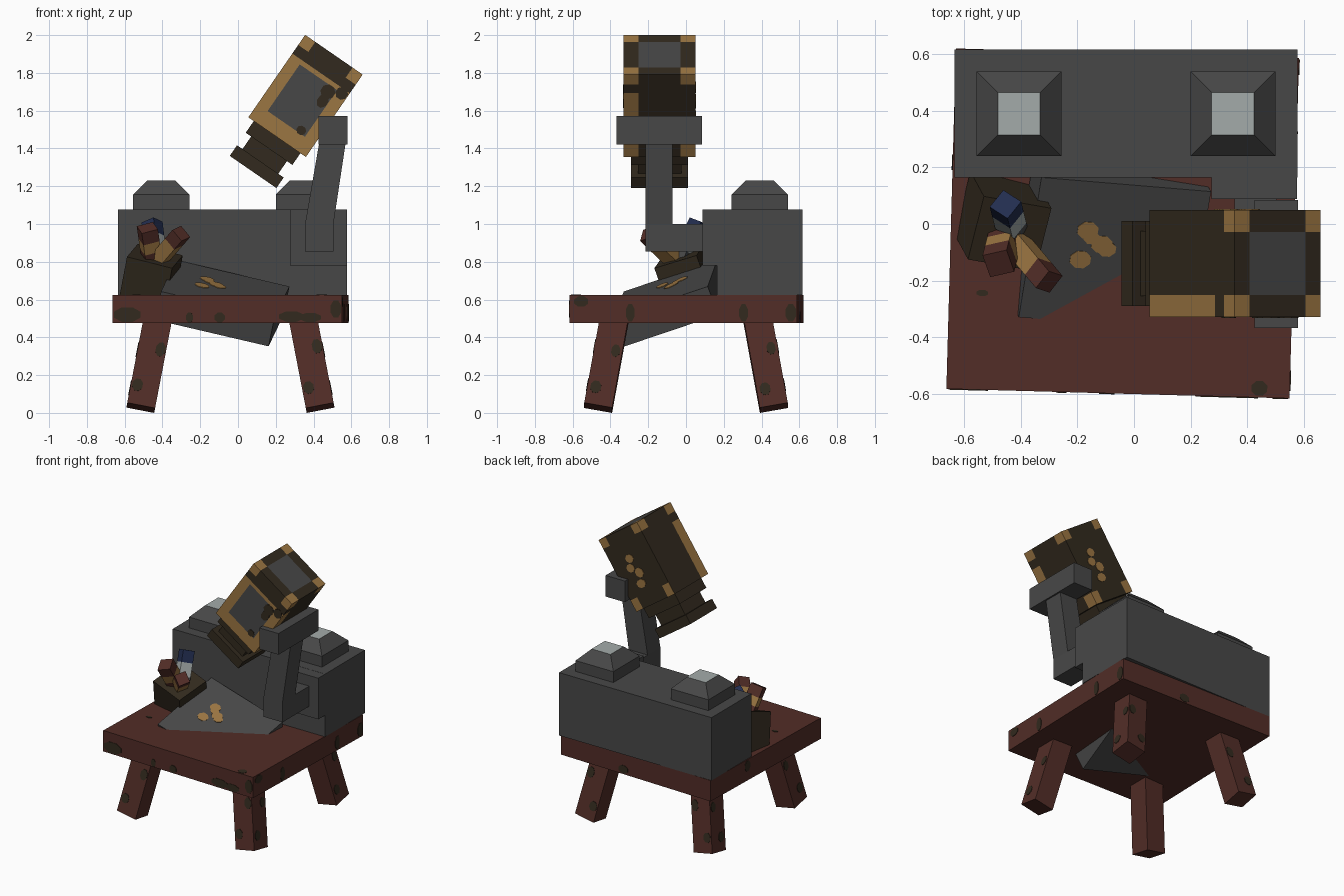
import bpy, bmesh, math
from mathutils import Matrix, Vector, Euler

if "Cube" in bpy.data.objects:
    bpy.data.objects.remove(bpy.data.objects["Cube"], do_unlink=True)


def material(name, rgb):
    m = bpy.data.materials.new(name)
    m.use_nodes = True
    m.diffuse_color = (*rgb, 1)
    b = m.node_tree.nodes["Principled BSDF"]
    b.inputs["Base Color"].default_value = (*rgb, 1)
    b.inputs["Roughness"].default_value = 0.9
    return m


GREY = material("dark grey", (0.064, 0.064, 0.064))
RED = material("red brown", (0.084, 0.026, 0.020))
DARK = material("dark brown", (0.032, 0.023, 0.013))
GOLD = material("gold", (0.33, 0.18, 0.055))
PALE = material("pale grey", (0.37, 0.41, 0.40))
BLUE = material("navy blue", (0.016, 0.026, 0.078))


def finish(name, bm, mats, matrix=Matrix()):
    bmesh.ops.recalc_face_normals(bm, faces=bm.faces)
    me = bpy.data.meshes.new(name)
    bm.to_mesh(me)
    bm.free()
    for m in mats:
        me.materials.append(m)
    ob = bpy.data.objects.new(name, me)
    ob.matrix_world = matrix
    bpy.context.collection.objects.link(ob)
    return ob


def frame(loc, rx=0, ry=0, rz=0):
    rot = Euler([math.radians(a) for a in (rx, ry, rz)], 'XYZ')
    return Matrix.Translation(loc) @ rot.to_matrix().to_4x4()


def cube_bm(size):
    bm = bmesh.new()
    bmesh.ops.create_cube(bm, size=1, matrix=Matrix.Diagonal((*size, 1)))
    return bm


def box(name, size, matrix, mat):
    return finish(name, cube_bm(size), [mat], matrix)


def block(name, lo, hi, mat):
    lo, hi = Vector(lo), Vector(hi)
    return box(name, hi - lo, Matrix.Translation((lo + hi) / 2), mat)


def loft(name, c0, s0, c1, s1, mats, top_index=0):
    """Four-sided solid between two horizontal rectangles."""
    bm = bmesh.new()
    rings = [[bm.verts.new((c[0] + sx * s[0] / 2, c[1] + sy * s[1] / 2, c[2]))
              for sx, sy in ((-1, -1), (1, -1), (1, 1), (-1, 1))]
             for c, s in ((c0, s0), (c1, s1))]
    bm.faces.new(rings[0])
    bm.faces.new(rings[1]).material_index = top_index
    for i in range(4):
        j = (i + 1) % 4
        bm.faces.new((rings[0][i], rings[0][j], rings[1][j], rings[1][i]))
    return finish(name, bm, mats)


def spots(name, matrix, items, mat):
    """Thin octagonal plates: (outward normal, location, width radius, height radius)."""
    bm = bmesh.new()
    for normal, loc, a, b in items:
        rot = Vector(normal).to_track_quat('Z', 'Y').to_matrix().to_4x4()
        m = Matrix.Translation(loc) @ rot @ Matrix.Diagonal((a, b, 1, 1)) @ Matrix.Rotation(math.pi / 8, 4, 'Z')
        bmesh.ops.create_cone(bm, cap_ends=True, segments=8, radius1=1, radius2=1, depth=0.006, matrix=m)
    return finish(name, bm, [mat], matrix)


F, B, R, L, U = (0, -1, 0), (0, 1, 0), (1, 0, 0), (-1, 0, 0), (0, 0, 1)

# Table top, slightly turned
table = frame((-0.04, 0.002, 0.55), rz=-1.6)
box("table_top", (1.215, 1.205, 0.15), table, RED)
h, w = 0.6025, 0.6075
spots("table_stains", table, [
    (F, (-0.53, -h, -0.03), 0.075, 0.042), (F, (-0.2, -h, -0.045), 0.02, 0.028),
    (F, (-0.04, -h, -0.045), 0.03, 0.028), (F, (0.34, -h, -0.04), 0.07, 0.03),
    (F, (0.44, -h, -0.045), 0.06, 0.026), (F, (0.575, -h, 0), 0.03, 0.05),
    (R, (w, -0.28, -0.02), 0.025, 0.05), (R, (w, 0.32, -0.02), 0.025, 0.05),
    (R, (w, 0.57, -0.02), 0.03, 0.05), (R, (w, -0.54, 0.04), 0.04, 0.03),
    (U, (-0.49, -0.26, 0.075), 0.022, 0.012), (U, (0.50, -0.57, 0.075), 0.03, 0.028),
    (L, (-w, 0.2, 0.03), 0.03, 0.04), (B, (0.1, h, -0.04), 0.04, 0.03)], DARK)

# Splayed legs with stains
for sx, xn in ((-1, "right"), (1, "left")):
    for sy, yn in ((-1, "front"), (1, "back")):
        top = Vector((-0.04 + sx * 0.38, sy * 0.375, 0.52))
        foot = Vector((-0.04 + sx * 0.475, sy * 0.465, 0.027))
        d = top - foot
        ry = math.degrees(math.atan2(d.x, d.z))
        rx = -math.degrees(math.atan2(d.y, math.hypot(d.x, d.z)))
        m = Matrix.Translation((top + foot) / 2) @ Matrix.Rotation(math.radians(ry), 4, 'Y') \
            @ Matrix.Rotation(math.radians(rx), 4, 'X')
        box(f"{yn}_{xn}_leg", (0.15, 0.15, d.length), m, RED)
        spots(f"{yn}_{xn}_leg_stains", m, [
            ((0, sy, 0), (0.045, sy * 0.075, 0.06), 0.028, 0.04),
            ((0, sy, 0), (-0.04, sy * 0.075, -0.15), 0.03, 0.035),
            ((sx, 0, 0), (sx * 0.075, 0.04, 0.05), 0.025, 0.035),
            ((sx, 0, 0), (sx * 0.075, -0.03, -0.16), 0.03, 0.035)], DARK)

# Cabinet and its raised corner block
block("cabinet", (-0.635, 0.165, 0.625), (0.578, 0.617, 1.077), GREY)
block("cabinet_bracket", (0.275, 0.088, 0.78), (0.577, 0.3, 1.076), GREY)

# Two caps with pale tops
for x, n in ((-0.407, "right"), (0.35, "left")):
    block(f"{n}_cap_base", (x - 0.15, 0.24, 1.07), (x + 0.15, 0.54, 1.155), GREY)
    loft(f"{n}_cap", (x, 0.39, 1.155), (0.3, 0.3), (x, 0.39, 1.23), (0.15, 0.15), [GREY, PALE], 1)

# Support arm
block("arm_elbow", (0.355, -0.215, 0.855), (0.505, 0.09, 1.0), GREY)
loft("arm_post", (0.43, -0.143, 1.0), (0.15, 0.145), (0.5, -0.143, 1.43), (0.14, 0.145), [GREY])
block("arm_bracket", (0.427, -0.368, 1.42), (0.58, 0.085, 1.572), GREY)

# Tilted head: panels cut along the frame lines and coloured by region
head = frame((0.3575, -0.14, 1.678), ry=34.6)
bm = cube_bm((0.37, 0.38, 0.53))
for axis, cuts in enumerate(((-0.12, 0.12), (-0.112, 0.112), (-0.18, 0.12, 0.145, 0.2))):
    n = Vector([float(i == axis) for i in range(3)])
    for c in cuts:
        bmesh.ops.bisect_plane(bm, geom=bm.verts[:] + bm.edges[:] + bm.faces[:], plane_co=n * c, plane_no=n)
bm.normal_update()
for f in bm.faces:
    c, n = f.calc_center_median(), f.normal
    ex, ey = abs(c.x) > 0.12, abs(c.y) > 0.112
    gold = grey = False
    if n.y < -0.5:
        grey = not ex and -0.18 < c.z < 0.12
        gold = c.z < 0.145 or (ex and c.z > 0.2)
    elif n.y > 0.5:
        gold = ex and (c.z > 0.2 or c.z < -0.18)
    elif n.z > 0.5:
        grey, gold = not ex and not ey, ex and ey
    elif abs(n.x) > 0.5:
        gold = (c.y < -0.112 and c.z < 0.145) or (ey and c.z > 0.2) or (n.x > 0 and ey and c.z < -0.18)
    f.material_index = 2 if grey else 1 if gold else 0
finish("head", bm, [DARK, GOLD, GREY], head)
spots("screen_stains", head, [
    (F, (0.085, -0.19, 0.085), 0.04, 0.04), (F, (0.09, -0.19, 0.03), 0.03, 0.04),
    (F, (0.15, -0.19, 0.12), 0.034, 0.035), (F, (0.085, -0.19, -0.163), 0.027, 0.025)], DARK)
spots("head_back_stains", head, [
    (B, (0.02, 0.19, 0.07), 0.035, 0.03), (B, (0.05, 0.19, 0.01), 0.035, 0.03),
    (B, (0.0, 0.19, -0.04), 0.035, 0.035), (B, (0.03, 0.19, -0.11), 0.04, 0.03)], GOLD)

# Stepped nozzle under the head
for name, width, z0, z1 in (("nozzle_collar", 0.30, -0.265, -0.34),
                            ("nozzle_neck", 0.23, -0.34, -0.421),
                            ("nozzle_plate", 0.30, -0.421, -0.489)):
    box(name, (width, width, z0 - z1), head @ Matrix.Translation((0, 0, (z0 + z1) / 2)), DARK)

# Heavy slab sunk through the table
ax = Vector((0.6, -0.05, -0.14))
back = Vector((0.075, 0.495, 0.168))
up = ax.cross(back).normalized()
xn = ax.normalized()
yn = up.cross(xn)
rot = Matrix((xn, yn, up)).transposed().to_4x4()
slab = Matrix.Translation(Vector((-0.33, 0.165, 0.81)) + (ax - back - up * 0.163) / 2) @ rot
box("sunken_slab", (ax.length, back.length, 0.163), slab, GREY)
inv = slab.inverted()
marks = []
for x, y, r in ((-0.165, -0.02, 0.04), (-0.11, -0.08, 0.04), (-0.15, -0.05, 0.03),
                (-0.185, -0.135, 0.04), (-0.09, -0.10, 0.035)):
    p = inv @ Vector((x, y, 0.7))
    marks.append((U, (p.x, p.y, 0.0815), r, r * 0.85))
spots("slab_stains", slab, marks, GOLD)

# Leaning tool box
pot = frame((-0.44, -0.035, 0.83), rx=17, ry=14, rz=-10)
box("tool_box", (0.25, 0.24, 0.27), pot @ Matrix.Translation((0, 0, -0.135)), DARK)


def stick(name, base, tip, width, bands, yaw):
    """Square stick made of coloured bands: (end fraction, material)."""
    base, tip = Vector(base), Vector(tip)
    d = tip - base
    m = Matrix.Translation(base) @ d.to_track_quat('Z', 'Y').to_matrix().to_4x4() \
        @ Matrix.Rotation(math.radians(yaw), 4, 'Z')
    start = 0
    for i, (end, mat) in enumerate(bands):
        z0, z1 = start * d.length, end * d.length
        box(f"{name}_band_{i + 1}", (width, width, z1 - z0),
            m @ Matrix.Translation((0, 0, (z0 + z1) / 2)), mat)
        start = end


# Tools standing in the box
stick("upright_tool", (-0.455, -0.04, 0.80), (-0.48, -0.14, 0.98), 0.09,
      [(0.35, RED), (0.65, GOLD), (1, RED)], 30)
stick("leaning_tool", (-0.43, -0.05, 0.80), (-0.30, -0.205, 0.95), 0.078,
      [(0.7, GOLD), (1, RED)], 20)
stick("blue_tool", (-0.43, -0.03, 0.80), (-0.455, 0.07, 1.01), 0.08,
      [(0.25, GREY), (0.65, PALE), (1, BLUE)], 40)
